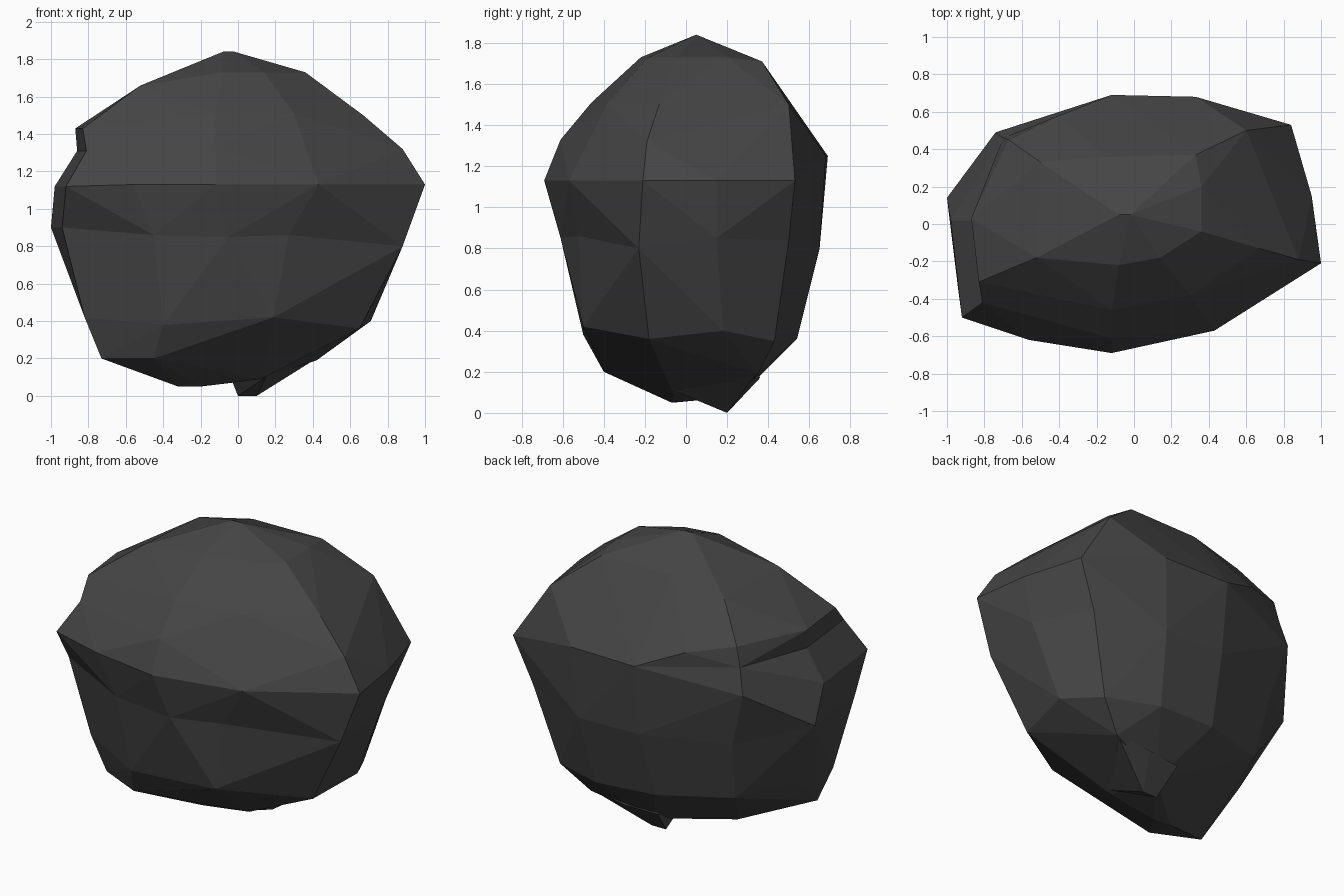
import bpy, bmesh

stone = bpy.data.materials.new("dark_stone")
stone.diffuse_color = (0.06, 0.06, 0.06, 1)


def faceted_hull(name, corners):
    """Chiselled convex block spanning the given corner points."""
    bm = bmesh.new()
    for c in corners:
        bm.verts.new(c)
    hull = bmesh.ops.convex_hull(bm, input=bm.verts)
    junk = {v for v in hull["geom_interior"] + hull["geom_unused"]
            if isinstance(v, bmesh.types.BMVert)}
    bmesh.ops.delete(bm, geom=list(junk), context='VERTS')
    bmesh.ops.dissolve_limit(bm, angle_limit=0.05, verts=bm.verts, edges=bm.edges)
    bmesh.ops.recalc_face_normals(bm, faces=bm.faces)
    mesh = bpy.data.meshes.new(name)
    bm.to_mesh(mesh)
    bm.free()
    mesh.materials.append(stone)
    obj = bpy.data.objects.new(name, mesh)
    bpy.context.collection.objects.link(obj)
    return obj


# widest belt, shared by the crown and shoulder blocks
belt = [(-.56, -.62, 1.13), (-.12, -.69, 1.13), (.43, -.57, 1.13), (1, -.21, 1.13),
        (.95, .15, 1.13), (.84, .53, 1.13), (.33, .68, 1.25), (-.12, .69, 1.25)]

# underside of the left overhang, shared by the crown and shoulder blocks
ledge = [(-.81, -.42, 1.31), (-.86, .02, 1.31), (-.7, .46, 1.31)]

# domed top, with a small overhang on the left
crown = [(-.08, .05, 1.84), (-.02, .05, 1.84),
         (-.52, -.18, 1.66), (-.08, -.22, 1.73), (.14, -.18, 1.73),
         (.36, -.04, 1.73), (.36, .2, 1.73), (.33, .37, 1.71), (-.15, .36, 1.71),
         (-.5, .33, 1.64), (-.12, -.46, 1.51), (.3, -.38, 1.51),
         (.67, -.13, 1.5), (.88, -.19, 1.32), (.6, .5, 1.5), (-.12, -.61, 1.33),
         (-.83, -.31, 1.43), (-.87, .03, 1.43), (-.67, .45, 1.43), (-.4, .58, 1.37)]

# left shoulder corners below the overhang
shoulder = [(-.92, -.5, 1.12), (-.98, .02, 1.12), (-.74, .49, 1.15)]

# waist ring, shared by the shoulder and lower blocks
waist = [(-1, .14, .9), (-.94, -.35, .9), (-.45, -.57, .86), (-.05, -.61, .85),
         (.27, -.52, .86), (.88, -.23, .8), (.89, .15, .85), (.72, .5, .84),
         (.3, .65, .8), (-.12, .64, .8), (-.64, .45, .8)]

# undercut base
base = [(-.82, -.3, .42), (-.4, -.5, .38), (-.04, -.51, .42), (.19, -.5, .42),
        (.65, -.18, .36), (.71, .18, .4), (.58, .43, .35), (.25, .54, .36),
        (-.15, .52, .38), (-.6, .36, .42), (-.78, 0, .43),
        (-.73, -.27, .2), (-.45, -.4, .2), (.42, .35, .19),
        (-.32, -.06, .05), (-.2, -.07, .05), (.12, -.06, .09), (.05, .26, .08)]

# small off-centre foot
foot = [(0, .2, 0), (.1, .2, 0), (.15, -.04, .1), (-.04, .14, .1),
        (-.04, .34, .16), (.18, .36, .17), (.42, .35, .2), (.3, .1, .2)]

faceted_hull("rock_crown", belt + ledge + crown)
faceted_hull("rock_shoulder", belt + ledge + shoulder + waist)
faceted_hull("rock_base", waist + base)
faceted_hull("rock_foot", foot)
